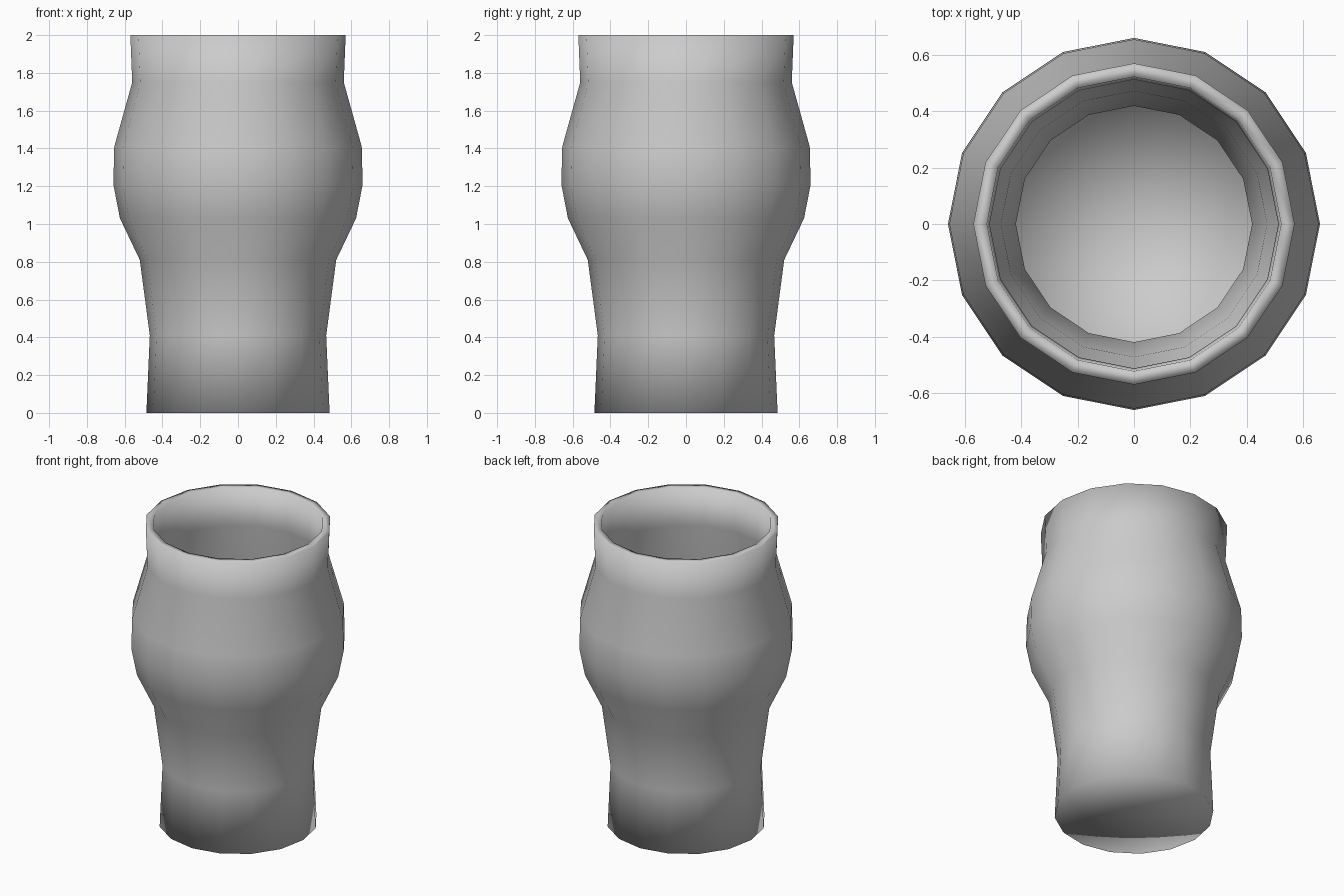
import bpy, bmesh
from math import cos, sin, tau

if "Cube" in bpy.data.objects:
    bpy.data.objects.remove(bpy.data.objects["Cube"])

SIDES = 16
WALL = 0.048

# (radius, height) of the outer wall, bottom to rim
outer = [(0.485, 0), (0.467, 0.41), (0.52, 0.81), (0.625, 1.03),
         (0.66, 1.21), (0.655, 1.41), (0.56, 1.75), (0.57, 2.0)]
# The inner wall follows the outer one, down to a floor above the base
inner = [(r - WALL, max(z, 0.05)) for r, z in reversed(outer)]

bm = bmesh.new()
rings = [[bm.verts.new((r * cos(tau * i / SIDES), r * sin(tau * i / SIDES), z))
          for i in range(SIDES)] for r, z in outer + inner]

# Walls and rim
for a, b in zip(rings, rings[1:]):
    for i in range(SIDES):
        j = (i + 1) % SIDES
        bm.faces.new((a[i], a[j], b[j], b[i]))

# Underside and inner floor, as fans around a centre point
for ring, z in ((rings[0], 0), (rings[-1], 0.05)):
    centre = bm.verts.new((0, 0, z))
    for i in range(SIDES):
        bm.faces.new((ring[i], ring[(i + 1) % SIDES], centre))

bmesh.ops.recalc_face_normals(bm, faces=bm.faces)
for f in bm.faces:
    f.smooth = True

mesh = bpy.data.meshes.new("drinking_glass")
bm.to_mesh(mesh)
bm.free()
glass = bpy.data.objects.new("drinking_glass", mesh)
bpy.context.collection.objects.link(glass)
